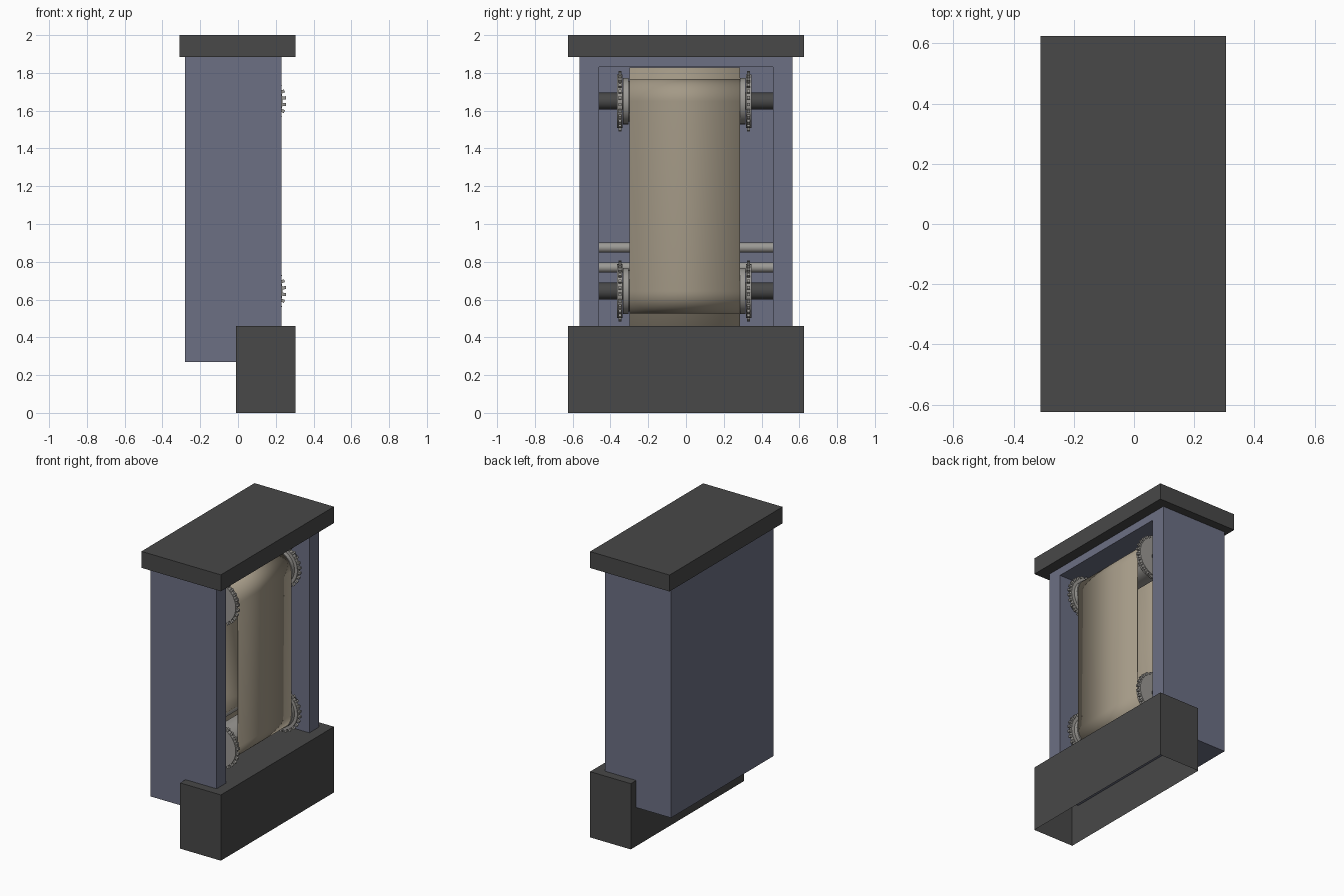
import bpy, bmesh, math
from mathutils import Matrix, Vector

if "Cube" in bpy.data.objects:
    bpy.data.objects.remove(bpy.data.objects["Cube"])

CX, CY = 0.095, -0.009          # roller axis x and mechanism centre y
AXLES = {"upper": 1.65, "lower": 0.645}


def material(name, rgb):
    m = bpy.data.materials.new(name)
    m.diffuse_color = (*rgb, 1)
    m.use_nodes = True
    m.node_tree.nodes["Principled BSDF"].inputs["Base Color"].default_value = m.diffuse_color
    return m


BLUE = material("blue_paint", (0.15, 0.16, 0.23))
DARK = material("dark_trim", (0.065, 0.065, 0.065))
TAN = material("tan_cloth", (0.37, 0.32, 0.24))
METAL = material("metal", (0.33, 0.32, 0.30))


def add_object(name, bm, mat, smooth=False):
    bmesh.ops.recalc_face_normals(bm, faces=bm.faces)
    mesh = bpy.data.meshes.new(name)
    bm.to_mesh(mesh)
    bm.free()
    mesh.materials.append(mat)
    ob = bpy.data.objects.new(name, mesh)
    bpy.context.collection.objects.link(ob)
    if smooth:
        bpy.ops.object.select_all(action='DESELECT')
        ob.select_set(True)
        bpy.context.view_layer.objects.active = ob
        bpy.ops.object.shade_smooth_by_angle(angle=math.radians(35))
    return ob


def box(lo, hi):
    bm = bmesh.new()
    lo, hi = Vector(lo), Vector(hi)
    bmesh.ops.create_cube(bm, size=1, matrix=Matrix.Translation((lo + hi) / 2)
                          @ Matrix.Diagonal((*(hi - lo), 1)))
    return bm


def rod(bm, x, z, y0, y1, r, n=32):
    """Cylinder lying along y."""
    bmesh.ops.create_cone(bm, cap_ends=True, segments=n, radius1=r, radius2=r, depth=y1 - y0,
                          matrix=Matrix.Translation((x, (y0 + y1) / 2, z))
                          @ Matrix.Rotation(math.pi / 2, 4, 'X'))


def ribbon(name, path, y0, y1, closed):
    """Cloth band: an xz path swept along y."""
    bm = bmesh.new()
    rows = [[bm.verts.new((x, y, z)) for y in (y0, y1)] for x, z in path]
    for i in range(len(rows) if closed else len(rows) - 1):
        a, b = rows[i], rows[(i + 1) % len(rows)]
        bm.faces.new((a[0], b[0], b[1], a[1]))
    ob = add_object(name, bm, TAN, True)
    mod = ob.modifiers.new("thickness", 'SOLIDIFY')
    mod.thickness, mod.offset = 0.006, 0
    return ob


# cap
add_object("cap", box((-0.31, -0.625, 1.885), (0.305, 0.625, 2)), DARK)

# base, open underneath
bm = box((-0.01, -0.625, 0), (0.305, 0.625, 0.46))
bm.normal_update()
bmesh.ops.delete(bm, geom=[f for f in bm.faces if f.normal.z < -0.9], context='FACES_ONLY')
add_object("base", bm, DARK)

# housing with a recess cut into the +x side
bm = box((-0.28, -0.565, 0.27), (0.23, 0.565, 1.885))
bm.normal_update()
front = next(f for f in bm.faces if f.normal.x > 0.9)
bmesh.ops.inset_individual(bm, faces=[front], thickness=0.05)
for v in front.verts:
    v.co.y = math.copysign(0.46, v.co.y)
    v.co.z = 1.83 if v.co.z > 1 else 0.30
back = bmesh.ops.extrude_discrete_faces(bm, faces=[front])["faces"][0]
bmesh.ops.translate(bm, verts=back.verts, vec=(-0.46, 0, 0))
add_object("housing", bm, BLUE)

# rollers, shafts and sprockets
TEETH = 27
for label, z in AXLES.items():
    bm = bmesh.new()
    rod(bm, CX, z, -0.46, 0.46, 0.045)
    add_object(label + "_shaft", bm, DARK, True)

    bm = bmesh.new()
    rod(bm, CX, z, CY - 0.325, CY + 0.325, 0.108, 48)
    for s in (-1, 1):
        y = CY + s * 0.31
        rod(bm, CX, z, y - 0.014, y + 0.014, 0.122, 48)
    add_object(label + "_roller", bm, METAL, True)

    for s, side in ((-1, "near"), (1, "far")):
        y = CY + s * 0.341
        bm = bmesh.new()
        rod(bm, CX, z, y - 0.014, y + 0.014, 0.142, 54)
        for i in range(TEETH):
            a = 2 * math.pi * (i + 0.5) / TEETH
            bmesh.ops.create_cube(bm, size=1, matrix=Matrix.Translation((CX, y, z))
                                  @ Matrix.Rotation(a, 4, 'Y')
                                  @ Matrix.Translation((0.148, 0, 0))
                                  @ Matrix.Diagonal((0.025, 0.016, 0.016, 1)))
        add_object(f"{label}_{side}_sprocket", bm, METAL, True)

# guide rods
for label, z in (("upper", 0.875), ("lower", 0.77)):
    bm = bmesh.new()
    rod(bm, -0.055 if label == "upper" else 0.0, z, -0.46, 0.46, 0.026, 24)
    add_object(label + "_guide_rod", bm, METAL, True)

# belt running round both rollers
R, N = 0.115, 24
path = [(CX + R * math.cos(math.pi * i / N), AXLES["upper"] + R * math.sin(math.pi * i / N))
        for i in range(N + 1)]
path += [(CX - R, 0.88), (CX - R + 0.055, 0.80), (CX - R, 0.72)]
path += [(CX - R * math.cos(math.pi * i / N), AXLES["lower"] - R * math.sin(math.pi * i / N))
         for i in range(N + 1)]
ribbon("belt", path, -0.30, 0.285, True)

# cloth hanging behind the belt
ribbon("rear_cloth", [(-0.2, 1.828), (-0.2, 0.302)], -0.30, 0.285, False)
